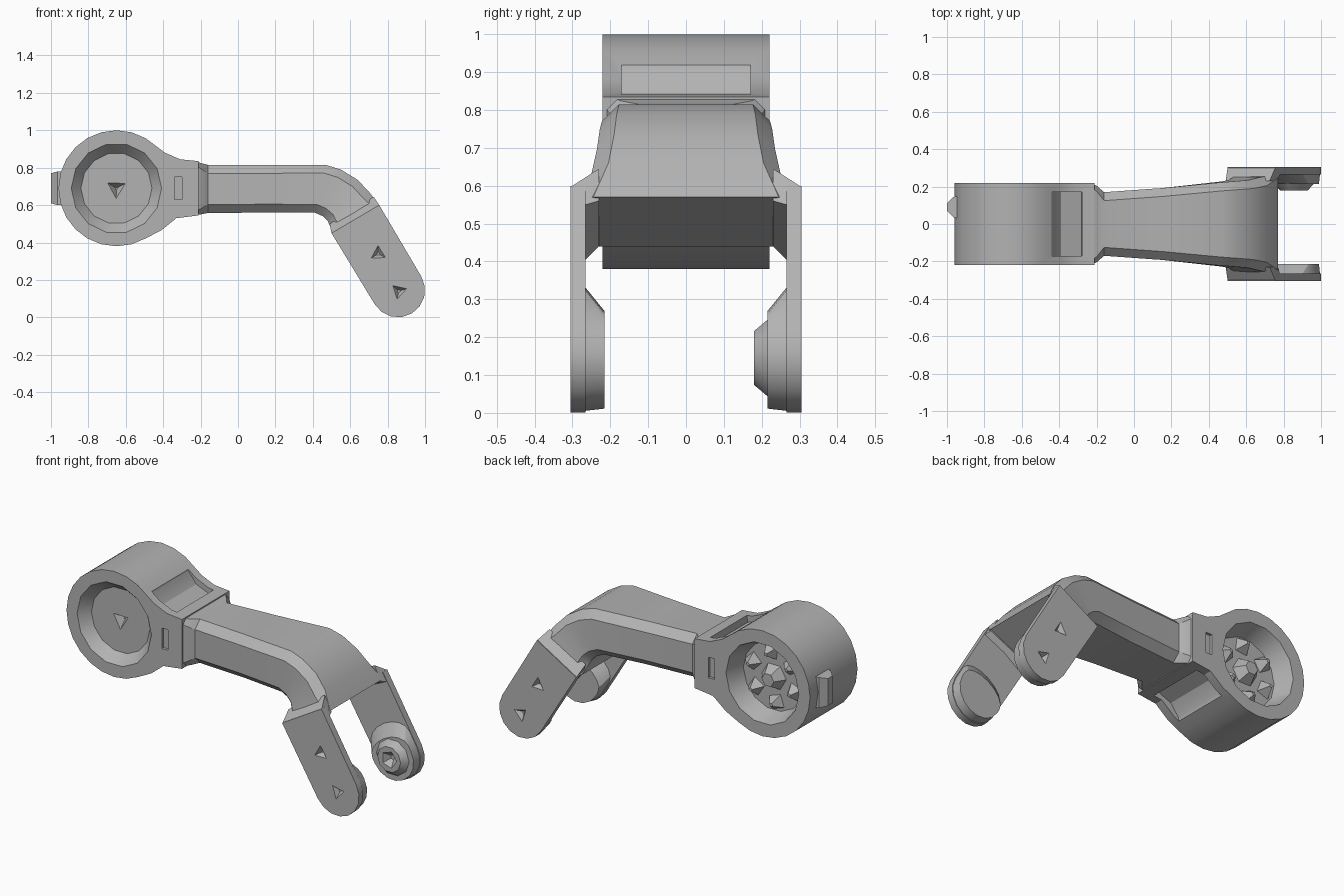
import bpy, bmesh, math
from mathutils import Vector

if "Cube" in bpy.data.objects:
    bpy.data.objects.remove(bpy.data.objects["Cube"])

grey = bpy.data.materials.new("plain grey")
grey.use_nodes = True
grey.diffuse_color = (0.45, 0.45, 0.45, 1)
grey.node_tree.nodes["Principled BSDF"].inputs["Base Color"].default_value = grey.diffuse_color
parts = []


def loft(name, rings, keep=True):
    """Skin a list of equally long point rings and cap both ends."""
    bm = bmesh.new()
    loops = [[bm.verts.new(p) for p in ring] for ring in rings]
    n = len(loops[0])
    for a, b in zip(loops, loops[1:]):
        for i in range(n):
            j = (i + 1) % n
            bm.faces.new((a[i], a[j], b[j], b[i]))
    bm.faces.new(loops[0])
    bm.faces.new(loops[-1][::-1])
    bmesh.ops.recalc_face_normals(bm, faces=bm.faces)
    mesh = bpy.data.meshes.new(name)
    bm.to_mesh(mesh)
    bm.free()
    mesh.materials.append(grey)
    ob = bpy.data.objects.new(name, mesh)
    bpy.context.collection.objects.link(ob)
    if keep:
        parts.append(ob)
    return ob


def at_y(outline, y):
    return [(x, y, z) for x, z in outline]


def circle(cx, cz, r, n, turn=0.0):
    return [(cx + r * math.cos(turn + math.tau * i / n),
             cz + r * math.sin(turn + math.tau * i / n)) for i in range(n)]


def cone_y(name, c, r1, y1, r2, y2, n=16, keep=True, turn=0.0):
    return loft(name, [at_y(circle(*c, r1, n, turn), y1), at_y(circle(*c, r2, n, turn), y2)], keep)


def cut(ob, cutters):
    """Subtract the cutters for good, then drop them."""
    for c in cutters:
        m = ob.modifiers.new("cut", 'BOOLEAN')
        m.operation, m.object, m.solver = 'DIFFERENCE', c, 'EXACT'
    graph = bpy.context.evaluated_depsgraph_get()
    mesh = bpy.data.meshes.new_from_object(ob.evaluated_get(graph))
    ob.modifiers.clear()
    ob.data = mesh
    for c in cutters:
        bpy.data.objects.remove(c)


# Hub barrel with its neck, as one side outline
HUB = (-0.65, 0.69)
barrel = [(HUB[0] + 0.31 * math.cos(math.radians(a)), HUB[1] + 0.31 * math.sin(math.radians(a)))
          for a in range(60, 301, 15)]
outline = barrel + [(-0.41, 0.465), (-0.33, 0.53), (-0.21, 0.545),
                    (-0.21, 0.835), (-0.31, 0.845), (-0.39, 0.88)]
hub = loft("hub", [at_y(outline, y) for y in (-0.22, 0.22)])

# Dished side recesses, saddle pockets and small marks
scoop = [(-0.47, 1.05), (-0.44, 0.91), (-0.39, 0.845), (-0.28, 0.80), (-0.265, 1.05)]
flipped = [(x, 2 * HUB[1] - z) for x, z in scoop]
cutters = [cone_y("front_dish", HUB, 0.25, -0.23, 0.19, -0.16, 14, False),
           cone_y("back_dish", HUB, 0.24, 0.23, 0.20, 0.11, 14, False),
           cone_y("front_dent", HUB, 0.06, -0.165, 0.01, -0.12, 3, False, 0.5)]
for pocket in (scoop, flipped):
    cutters.append(loft("saddle_pocket", [at_y(pocket, y) for y in (-0.17, 0.17)], False))
for s in (-1, 1):
    slot = [(-0.34, 0.63), (-0.30, 0.63), (-0.30, 0.75), (-0.34, 0.75)]
    cutters.append(loft("slot", [at_y(slot, s * y) for y in (0.205, 0.23)], False))
cut(hub, cutters)

# Faceted boss and studs inside the back recess
cone_y("back_boss", HUB, 0.085, 0.10, 0.04, 0.17, 6)
for i, c in enumerate(circle(*HUB, 0.145, 6, 0.4)):
    cone_y("back_stud_%d" % i, c, 0.06, 0.10, 0.012, 0.165, 4, True, i * 0.9)

# Lug on the far side of the barrel
loft("barrel_lug", [[(x, 0.09 + sy * w, 0.69 + sz * h) for sy, sz in
                     ((-1, -1), (1, -1), (1, 1), (-1, 1))]
                    for x, w, h in ((-0.93, 0.06, 0.09), (-0.965, 0.055, 0.09), (-1.0, 0.02, 0.08))])


# Bent arm: chamfered sections between a top and a bottom point
def section(tx, tz, bx, bz, w, c=0.045):
    top, bot = Vector((tx, 0, tz)), Vector((bx, 0, bz))
    k = c / (top - bot).length
    pts = [(w - c, 0), (w, k), (w, 1 - k), (w - c, 1)]
    pts += [(-y, t) for y, t in reversed(pts)]
    return [bot.lerp(top, t) + Vector((0, y, 0)) for y, t in pts]


loft("arm", [section(*s) for s in (
    (-0.23, 0.835, -0.23, 0.55, 0.215, 0.02),
    (-0.20, 0.825, -0.20, 0.55, 0.205, 0.03),
    (-0.16, 0.815, -0.16, 0.558, 0.17),
    (0.15, 0.815, 0.15, 0.56, 0.192),
    (0.47, 0.815, 0.41, 0.56, 0.222),
    (0.55, 0.79, 0.455, 0.54, 0.228),
    (0.64, 0.735, 0.48, 0.515, 0.235),
    (0.71, 0.66, 0.495, 0.48, 0.25),
    (0.77, 0.57, 0.505, 0.44, 0.265, 0.02))])


# Fork: two plates with rounded ends and inner bosses
TIP = Vector((0.855, 0.145))
ALONG = Vector((-0.51, 0.86))
SIDE = Vector((0.86, 0.51))


def capsule(r, length):
    """Half circle at the tip, closed at a distance along the plate."""
    low = [TIP + r * (SIDE * math.cos(a) - ALONG * math.sin(a))
           for a in (math.pi * i / 8 for i in range(9))]
    high = [TIP + ALONG * length + r * (SIDE * math.cos(a) + ALONG * 0.6 * math.sin(a))
            for a in (math.pi * i / 8 for i in range(8, -1, -1))]
    return low + high


plate = [TIP + 0.145 * (SIDE * math.cos(a) - ALONG * math.sin(a))
         for a in (math.pi * i / 8 for i in range(9))]
plate += [Vector((0.50, 0.45)), Vector((0.755, 0.60))]
root = [(0.50, 0.45), (0.755, 0.60), (0.79, 0.54), (0.55, 0.37)]
root_in = [(0.49, 0.50), (0.725, 0.645), (0.77, 0.56), (0.51, 0.44)]
for s, label in ((-1, "front"), (1, "back")):
    ob = loft(label + "_fork_plate", [at_y(plate, s * y) for y in (0.265, 0.305)])
    cut(ob, [cone_y("dent", c, 0.05, s * 0.31, 0.012, s * 0.28, 3, False, t)
             for c, t in (((0.86, 0.14), 0.3), ((0.75, 0.34), 1.6))])
    loft(label + "_fork_boss", [at_y(capsule(0.142, 0.11), s * 0.275),
                                at_y(capsule(0.135, 0.03), s * 0.215)])
    loft(label + "_fork_root", [at_y(root, s * 0.30), at_y(root_in, s * 0.23)])

# Pivot pin with a dished end
pin = cone_y("pivot_pin", TIP, 0.115, 0.225, 0.075, 0.18, 10)
cut(pin, [cone_y("pin_dish", TIP, 0.055, 0.175, 0.015, 0.215, 5, False)])

# Smooth shading with sharp edges kept
bpy.ops.object.select_all(action='DESELECT')
for ob in parts:
    ob.select_set(True)
bpy.context.view_layer.objects.active = hub
bpy.ops.object.shade_smooth_by_angle(angle=math.radians(28))
